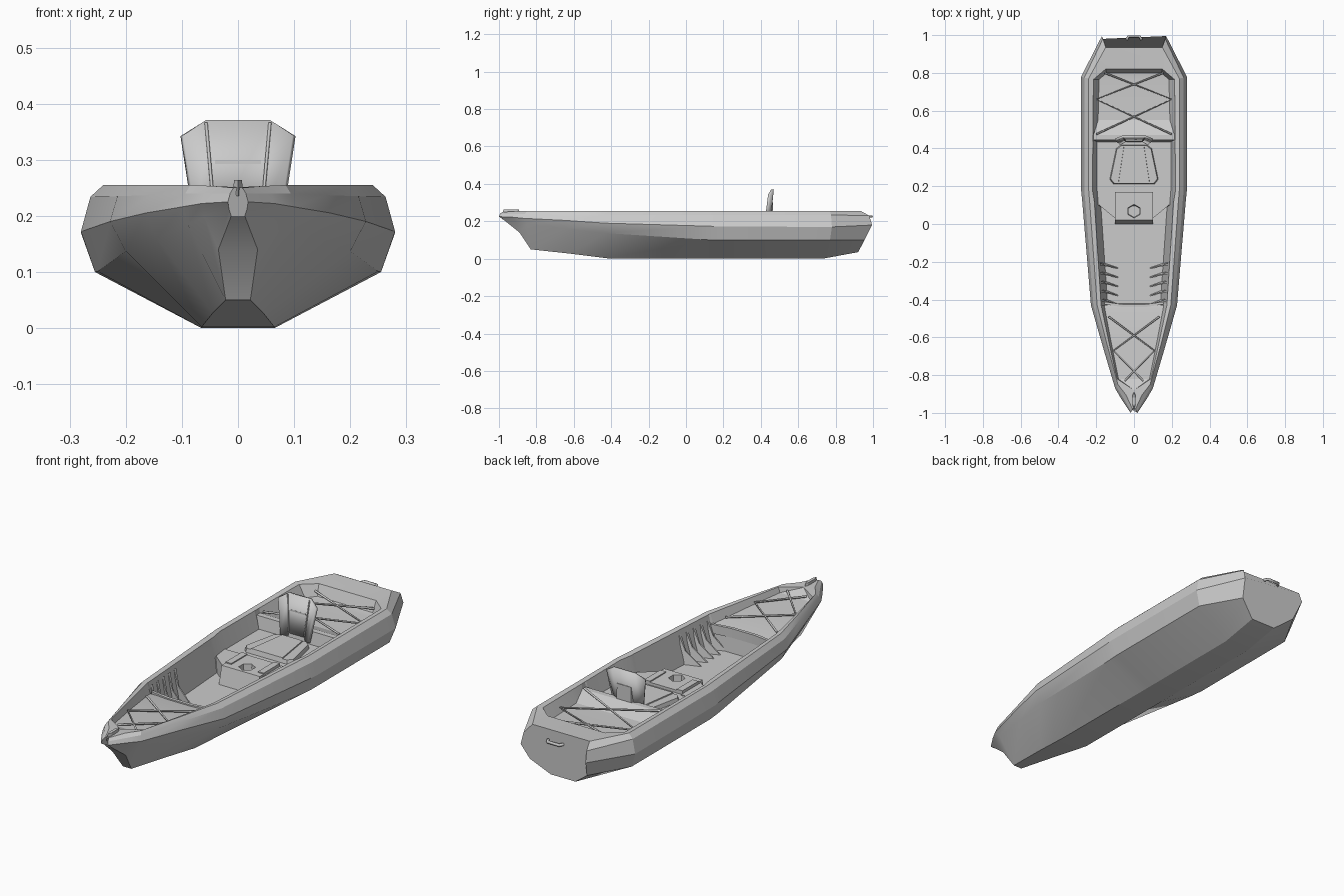
import bpy, bmesh, math
from mathutils import Vector

if "Cube" in bpy.data.objects:
    bpy.data.objects.remove(bpy.data.objects["Cube"])


def make(name, verts, faces, angle=18, solid=0, bevel=0):
    me = bpy.data.meshes.new(name)
    me.from_pydata(verts, [], faces)
    bm = bmesh.new()
    bm.from_mesh(me)
    bmesh.ops.remove_doubles(bm, verts=bm.verts, dist=0.0005)
    bmesh.ops.recalc_face_normals(bm, faces=bm.faces)
    bm.to_mesh(me)
    bm.free()
    ob = bpy.data.objects.new(name, me)
    bpy.context.collection.objects.link(ob)
    if solid:
        m = ob.modifiers.new("solid", 'SOLIDIFY')
        m.thickness = solid
        m.offset = 0
    if bevel:
        m = ob.modifiers.new("bevel", 'BEVEL')
        m.width = bevel
        m.segments = 1
    bpy.ops.object.select_all(action='DESELECT')
    ob.select_set(True)
    bpy.context.view_layer.objects.active = ob
    bpy.ops.object.shade_smooth_by_angle(angle=math.radians(angle))
    return ob


def loft(rings, closed=False):
    n = len(rings[0])
    verts = [p for r in rings for p in r]
    faces = []
    for i in range(len(rings) - 1):
        for j in range(n if closed else n - 1):
            k = (j + 1) % n
            faces.append((i*n + j, i*n + k, (i+1)*n + k, (i+1)*n + j))
    return verts, faces


def mirrored(half):
    # half section -> full section, from -x side to +x side
    return [(-x, y, z) for x, y, z in half] + [tuple(p) for p in reversed(half)]


def prism(name, outline, z0, z1, inset=0.0, **kw):
    n = len(outline)
    cx = sum(p[0] for p in outline) / n
    cy = sum(p[1] for p in outline) / n
    top = [(cx + (x-cx)*(1-inset), cy + (y-cy)*(1-inset), z1) for x, y in outline]
    v, f = loft([[(x, y, z0) for x, y in outline], top], True)
    return make(name, v, f + [tuple(range(n)), tuple(range(n, 2*n))], **kw)


def tube(name, pts, r):
    cu = bpy.data.curves.new(name, 'CURVE')
    cu.dimensions = '3D'
    cu.bevel_depth = r
    cu.bevel_resolution = 1
    cu.use_fill_caps = True
    s = cu.splines.new('POLY')
    s.points.add(len(pts) - 1)
    for p, c in zip(s.points, pts):
        p.co = (*c, 1)
    ob = bpy.data.objects.new(name, cu)
    bpy.context.collection.objects.link(ob)
    return ob


# hull lines running bow to stern
keel = [(.012, -.965, .20), (.035, -.89, .14), (.022, -.83, .05), (.045, -.62, .027),
        (.065, -.42, .002), (.065, .12, 0), (.065, .18, 0), (.065, .73, 0), (.065, .92, .035)]
chine = [(.016, -.98, .212), (.06, -.91, .198), (.09, -.85, .185), (.145, -.64, .16),
         (.20, -.43, .137), (.25, .12, .101), (.255, .18, .10), (.255, .77, .10), (.15, .955, .10)]
wide = [(.018, -1.0, .225), (.065, -.93, .222), (.10, -.87, .216), (.165, -.65, .205),
        (.228, -.43, .19), (.274, .12, .174), (.28, .18, .172), (.28, .78, .17), (.17, .995, .18)]
shoulder = [(.014, -.995, .24), (.058, -.92, .24), (.094, -.86, .24), (.156, -.64, .237),
            (.215, -.43, .235), (.258, .12, .234), (.263, .18, .234), (.263, .775, .234), (.165, .98, .23)]
gunwale = [(.008, -.98, .25), (.042, -.905, .253), (.085, -.85, .255), (.145, -.63, .255),
           (.195, -.43, .255), (.235, .12, .255), (.24, .18, .255), (.24, .77, .255), (.15, .935, .255)]
rim = [(0, -.97), (0, -.88), (.09, -.82), (.134, -.62), (.174, -.43), (.21, .12),
       (.22, .18), (.215, .765), (.15, .82)]
rim3 = [(x, y, .251) for x, y in rim]

# outer hull with rolled rim; the cockpit stays open between the rims
rings = [mirrored([r, g, s, w, c, k][::1])
         for r, g, s, w, c, k in zip(rim3, gunwale, shoulder, wide, chine, keel)]
v, f = loft(rings)
e = (len(rings) - 1) * 12
f += [tuple(e + i for i in range(1, 11)), (e, e+1, e+10, e+11), tuple(range(12))]
make("hull", v, f)


def rim_x(y):
    for (x0, y0), (x1, y1) in zip(rim, rim[1:]):
        if y0 <= y <= y1:
            return x0 + (x1 - x0) * (y - y0) / (y1 - y0)
    return 0


# inner deck: bow tray, footwell, seat deck, ledge, rear tray (y, half width, height)
deck = [(-.88, 0, .25), (-.82, .082, .226), (-.62, .122, .218), (-.445, .155, .208), (-.43, .157, .205),
        (-.42, .14, .10), (.09, .175, .10), (.10, .19, .165), (.12, .19, .17), (.18, .195, .17), (.435, .195, .17),
        (.445, .215, .228), (.47, .214, .228), (.55, .19, .198), (.765, .185, .195), (.80, .145, .2), (.82, .15, .251)]
make("inner_deck", *loft([mirrored([(rim_x(y), y, .251), (w, y, z)]) for y, w, z in deck]), angle=12)

# crosswise lip at the rear edge of the bow tray
prism("bow_tray_lip", [(-.157, -.425), (-.06, -.44), (.06, -.44), (.157, -.425),
                       (.157, -.412), (.06, -.425), (-.06, -.425), (-.157, -.412)], .17, .213)

# centre console with a hexagonal well
N = 6
hexa = [(.036*math.sin(i*math.pi/3), .068 + .036*math.cos(i*math.pi/3)) for i in range(N)]
rect = [(0, .17), (.1, .17), (.1, .02), (0, .02), (-.1, .02), (-.1, .17)]
foot = [(0, .17), (.1, .17), (.1, 0), (0, 0), (-.1, 0), (-.1, .17)]
v, f = loft([[(x, y, .10) for x, y in foot], [(x, y, .183) for x, y in rect],
             [(x, y, .183) for x, y in hexa], [(x*.9, .068 + (y-.068)*.9, .14) for x, y in hexa]], True)
make("console", v, f + [tuple(range(18, 24))])
for s, n in ((-1, "left"), (1, "right")):
    prism("console_side_" + n, [(s*.1, .05), (s*.07, .05), (s*.07, .17), (s*.1, .17)], .18, .188)
    # side step between footwell and seat
    prism("seat_step_" + n, [(s*.1, .03), (s*.185, .10), (s*.195, .18), (s*.1, .18)], .10, .174)

# seat cushion with raised middle panel
pad = [(-.11, .21), (.11, .21), (.13, .235), (.095, .40), (.07, .42),
       (-.07, .42), (-.095, .40), (-.13, .235)]
prism("seat_cushion", pad, .165, .188, inset=.05)
prism("seat_middle_panel", [(-.085, .212), (.085, .212), (.055, .41), (-.055, .41)], .18, .193, inset=.03)

# seat back: middle panel and two wings
low = [(-.075, .425, .18), (-.041, .444, .18), (.041, .444, .18), (.075, .425, .18)]
top = [(-.1, .445, .343), (-.058, .463, .37), (.058, .463, .37), (.1, .445, .343)]
make("seat_back", *loft([low, top]), solid=.013)
for s, n in ((-1, "left"), (1, "right")):
    tube("seat_back_seam_" + n, [(s*.042, .436, .2), (s*.057, .455, .366)], .003)
prism("seat_back_pad", [(-.045, .448), (.045, .448), (.04, .466), (-.04, .466)], .2, .3, inset=.1)

# foot brace ribs on both footwell walls
for i in range(5):
    y = -.205 - i*.048
    w = rim_x(y) - .008
    for s, n in ((-1, "left"), (1, "right")):
        a = [(s*w, y, .235), (s*(w-.025), y - .012, .16), (s*.085, y - .026, .10), (s*(w-.02), y, .10)]
        b = [(x, yy - .016 if j in (0, 3) else yy - .006, z) for j, (x, yy, z) in enumerate(a)]
        v, f = loft([a, b], True)
        make(f"foot_rib_{n}_{i+1}", v, f + [(0, 1, 2, 3), (4, 5, 6, 7)])

# crossed elastic cords over both trays
for s, n in ((-1, "left"), (1, "right")):
    tube("bow_cord_" + n, [(s*.135, -.49, .222), (-s*.108, -.67, .23), (s*.05, -.83, .24)], .005)
    tube("rear_cord_" + n, [(s*.155, .80, .222), (-s*.2, .66, .215), (s*.2, .475, .236)], .005)

# carry handles
prism("bow_handle", [(0, -.985), (.009, -.96), (.008, -.90), (0, -.885), (-.008, -.90), (-.009, -.96)],
      .235, .264, inset=.2)
tube("stern_handle", [(-.04, .975, .226), (-.03, .993, .226), (.03, .993, .226), (.04, .975, .226)], .007)
